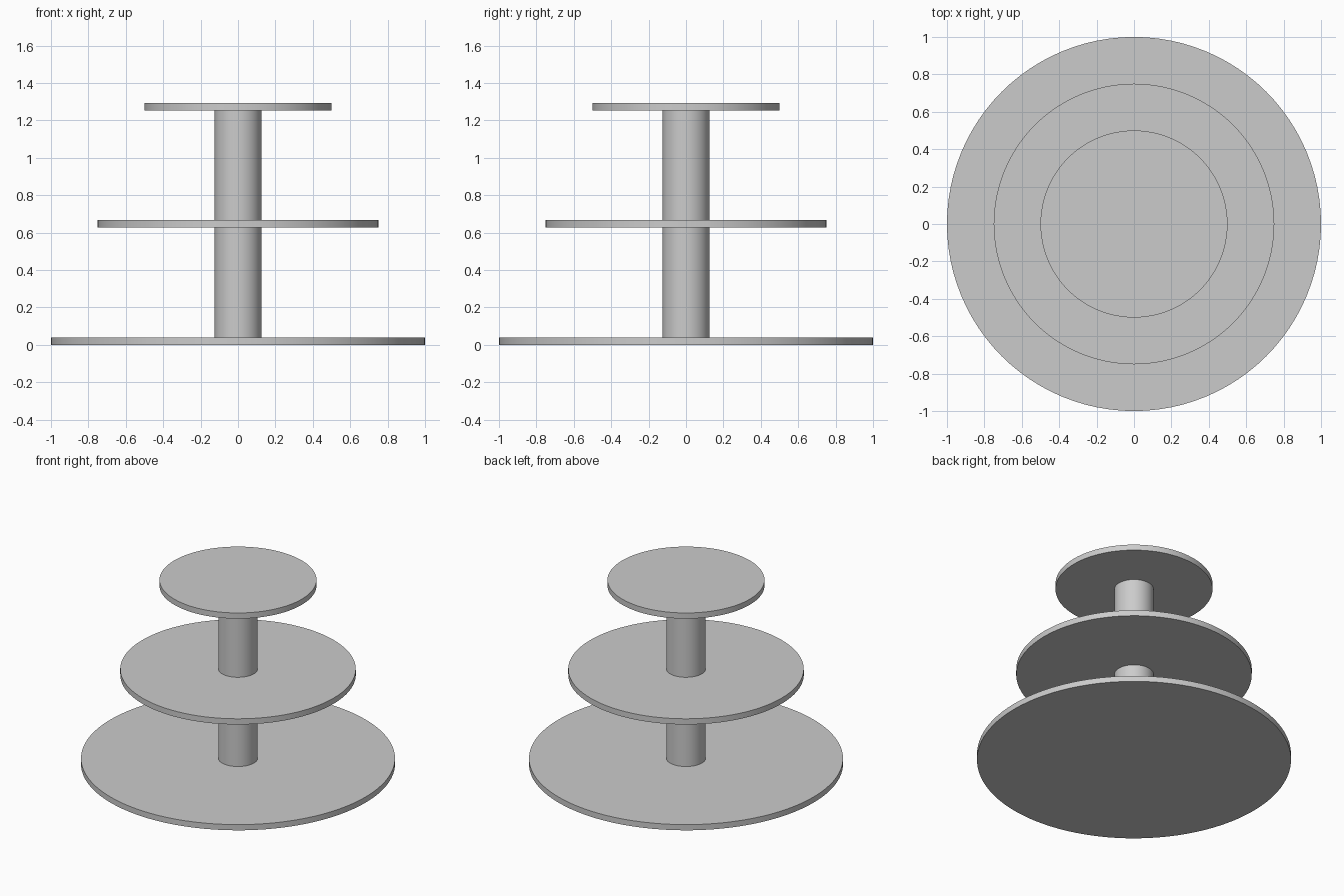
import bpy
import math

if "Cube" in bpy.data.objects:
    bpy.data.objects.remove(bpy.data.objects["Cube"])

THICK = 0.04      # plate thickness
SPACING = 0.627   # height between tiers


def cylinder(name, radius, z0, z1, sides):
    bpy.ops.mesh.primitive_cylinder_add(
        vertices=sides, radius=radius, depth=z1 - z0, location=(0, 0, (z0 + z1) / 2))
    obj = bpy.context.object
    obj.name = name
    bpy.ops.object.shade_smooth_by_angle(angle=math.radians(30))
    return obj


# Three round plates, shrinking towards the top
tiers = [("bottom_plate", 1.0), ("middle_plate", 0.75), ("top_plate", 0.5)]
for i, (name, radius) in enumerate(tiers):
    z = i * SPACING
    cylinder(name, radius, z, z + THICK, 96)

# Column sections between neighbouring plates
for i, name in enumerate(["lower_column", "upper_column"]):
    cylinder(name, 0.125, i * SPACING + THICK, (i + 1) * SPACING, 64)
